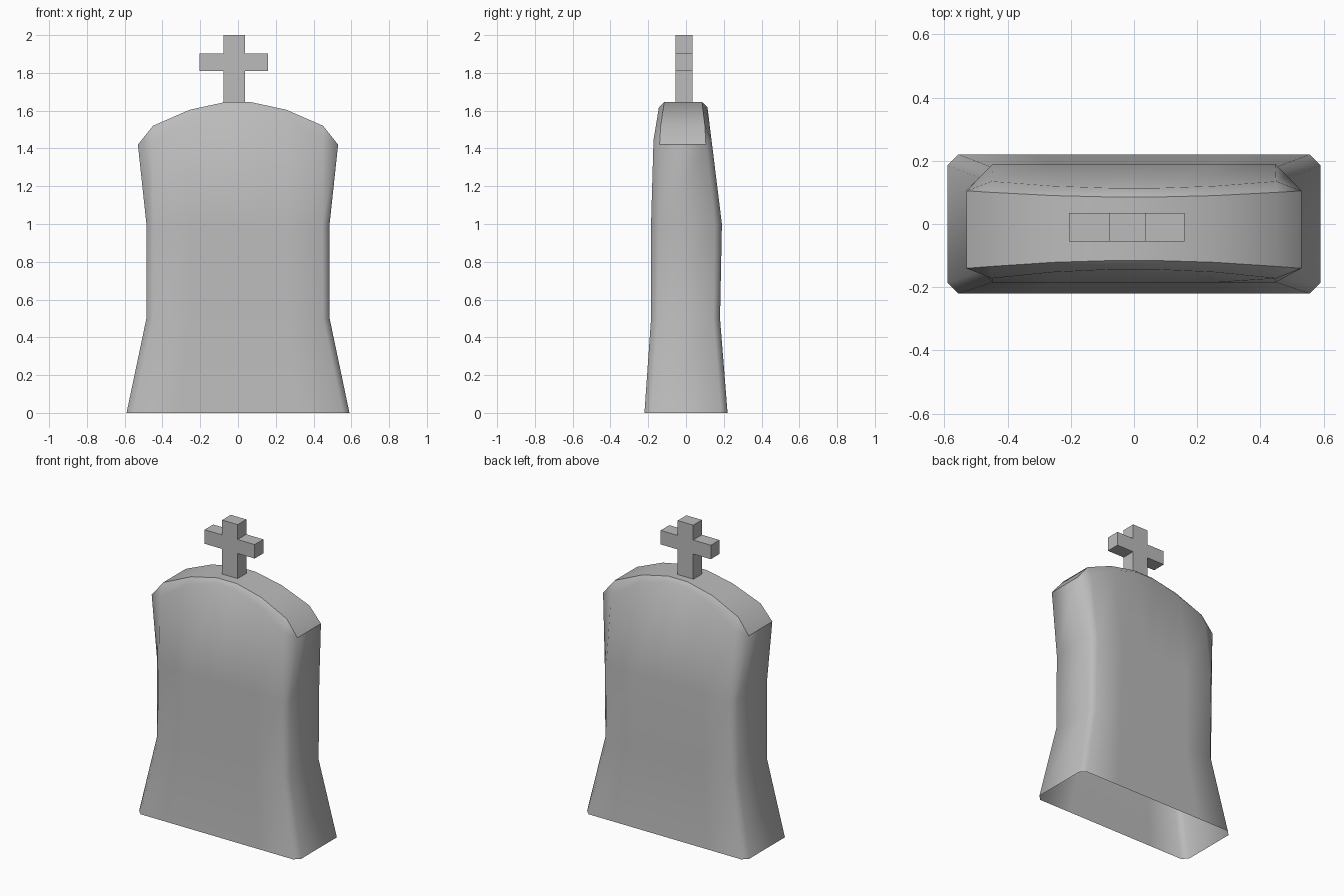
import bpy
import bmesh

default = bpy.data.objects.get("Cube")
if default:
    bpy.data.objects.remove(default, do_unlink=True)

stone = bpy.data.materials.new("grey stone")
stone.use_nodes = True
GREY = (0.5, 0.5, 0.5, 1)
stone.diffuse_color = GREY
stone.node_tree.nodes["Principled BSDF"].inputs["Base Color"].default_value = GREY


def add_object(name, bm):
    mesh = bpy.data.meshes.new(name)
    bm.to_mesh(mesh)
    bm.free()
    mesh.materials.append(stone)
    obj = bpy.data.objects.new(name, mesh)
    bpy.context.collection.objects.link(obj)
    return obj


# Arched top outline, mirrored: (x, z) from the middle out
half_arch = [(0.07, 1.645), (0.255, 1.605), (0.45, 1.52)]
arch = [(-x, z) for x, z in reversed(half_arch)] + half_arch
SHOULDER_X, SHOULDER_Z = 0.53, 1.42


def ring(bm, half_x, front, back, z, cut):
    """Chamfered rectangle whose long sides carry the arch columns."""
    k = (half_x - cut) / 0.45
    pts = [(x * k, front, z) for x, _ in arch]
    pts += [(half_x, front + cut, z), (half_x, back - cut, z)]
    pts += [(x * k, back, z) for x, _ in reversed(arch)]
    pts += [(-half_x, back - cut, z), (-half_x, front + cut, z)]
    return [bm.verts.new(p) for p in pts]


# Headstone shell, open underneath
bm = bmesh.new()
levels = [(0.59, -0.22, 0.22, 0.0, 0.035),
          (0.485, -0.185, 0.18, 0.5, 0.035),
          (0.485, -0.185, 0.19, 1.0, 0.038)]
rings = [ring(bm, *level) for level in levels]

# Shoulder ring follows the arch just under the rim
corners = [bm.verts.new((s * SHOULDER_X, y, SHOULDER_Z))
           for s, y in ((1, -0.14), (1, 0.105), (-1, 0.105), (-1, -0.14))]


def arch_rows(drop, front_mid, front_end, back_mid, back_end):
    def row(mid, end):
        out = []
        for x, z in arch:
            t = (x / 0.45) ** 2
            low = drop * (1 + 2 * t)
            out.append(bm.verts.new((x, mid + (end - mid) * t, z - low)))
        return out
    front = row(front_mid, front_end)
    back = row(back_mid, back_end)[::-1]
    return front + corners[:2] + back + corners[2:]


rings.append(arch_rows(0.025, -0.143, -0.172, 0.113, 0.135))
rings.append(arch_rows(0.0, -0.115, -0.134, 0.085, 0.1))

count = len(rings[0])
for low, high in zip(rings, rings[1:]):
    for i in range(count):
        j = (i + 1) % count
        loop = list(dict.fromkeys((low[i], low[j], high[j], high[i])))
        if len(loop) > 2:
            bm.faces.new(loop)

# Curved top strip between the front and back rims
top = rings[-1]
columns = len(arch)
front_rim = [top[-1]] + top[:columns + 1]
back_rim = [top[-2]] + top[columns + 1:2 * columns + 2][::-1]
for i in range(columns + 1):
    bm.faces.new((front_rim[i], front_rim[i + 1], back_rim[i + 1], back_rim[i]))

bmesh.ops.recalc_face_normals(bm, faces=bm.faces)
for face in bm.faces:
    face.smooth = True
# Crisp edge all around the top strip
rim = set(top)
for edge in bm.edges:
    a, b = edge.verts
    if a in rim and b in rim and (a.co.y * b.co.y > 0 or abs(a.co.x) > 0.5):
        edge.smooth = abs(a.co.x - b.co.x) < 1e-5 and abs(a.co.x) < 0.5
add_object("headstone", bm)

# Cross on top, an extruded outline
bm = bmesh.new()
L, R, ARM_L, ARM_R = -0.077, 0.036, -0.205, 0.16
BASE, LOW, HIGH, TIP = 1.64, 1.81, 1.902, 2.0
outline = [(L, BASE), (R, BASE), (R, LOW), (ARM_R, LOW), (ARM_R, HIGH), (R, HIGH),
           (R, TIP), (L, TIP), (L, HIGH), (ARM_L, HIGH), (ARM_L, LOW), (L, LOW)]
face = bm.faces.new([bm.verts.new((x, -0.055, z)) for x, z in outline])
made = bmesh.ops.extrude_face_region(bm, geom=[face])["geom"]
bmesh.ops.translate(bm, vec=(0, 0.09, 0),
                    verts=[v for v in made if isinstance(v, bmesh.types.BMVert)])
bmesh.ops.recalc_face_normals(bm, faces=bm.faces)
add_object("cross", bm)
